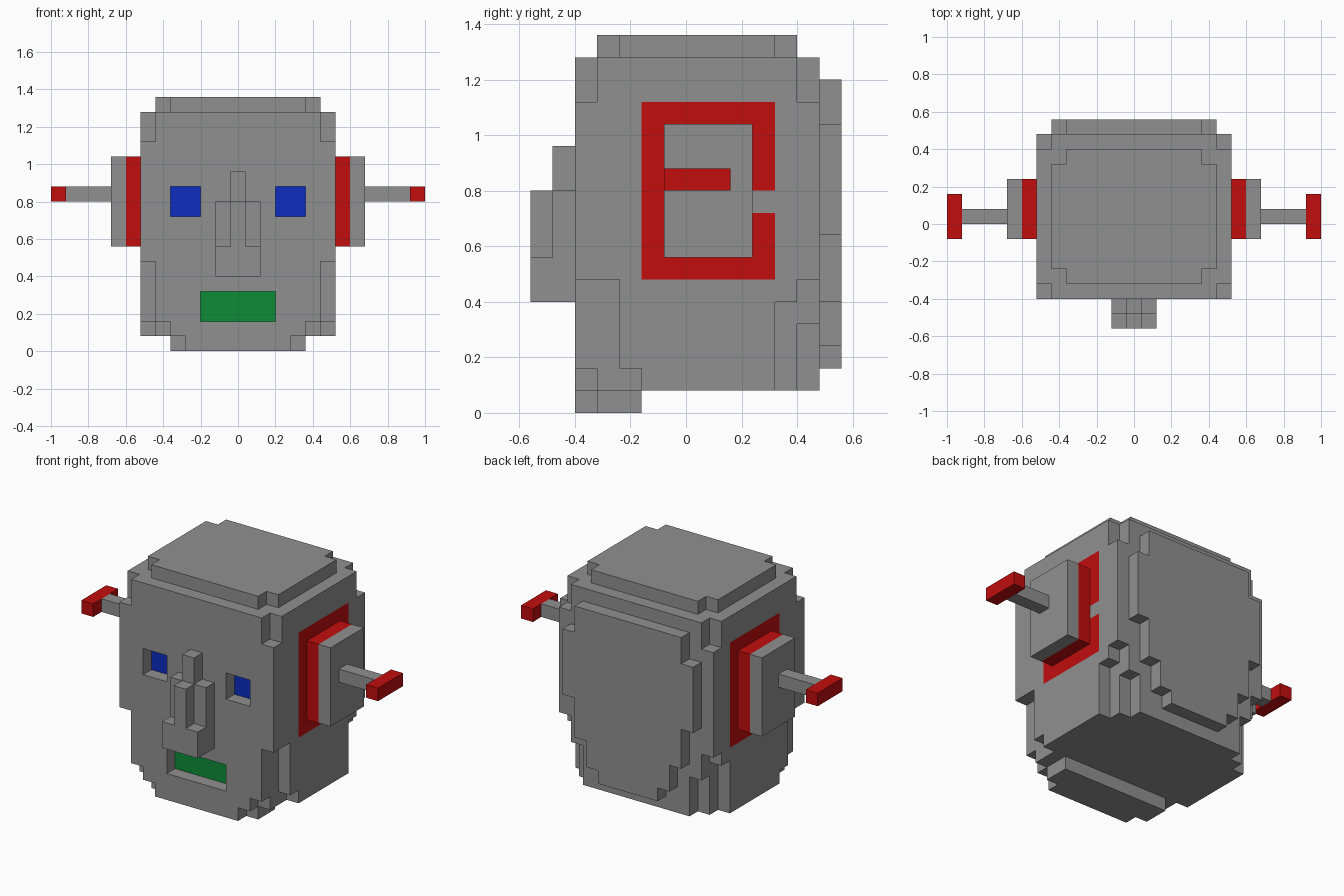
import bpy
import bmesh
from mathutils import Vector

U = 0.08  # block size

if "Cube" in bpy.data.objects:
    bpy.data.objects.remove(bpy.data.objects["Cube"], do_unlink=True)


def material(name, rgb):
    mat = bpy.data.materials.new(name)
    mat.use_nodes = True
    color = (*rgb, 1.0)
    mat.diffuse_color = color
    mat.node_tree.nodes["Principled BSDF"].inputs["Base Color"].default_value = color
    return mat


GREY = material("grey", (0.28, 0.28, 0.28))
RED = material("red", (0.54, 0.004, 0.004))
BLUE = material("blue", (0.004, 0.026, 0.53))
GREEN = material("green", (0.004, 0.26, 0.037))


def finish(name, bm, mats):
    bmesh.ops.recalc_face_normals(bm, faces=bm.faces)
    mesh = bpy.data.meshes.new(name)
    bm.to_mesh(mesh)
    bm.free()
    for m in mats:
        mesh.materials.append(m)
    obj = bpy.data.objects.new(name, mesh)
    bpy.context.collection.objects.link(obj)
    return obj


def blocks(xs, ys, zs):
    """Cells with |x index| in xs, mirrored left and right."""
    return {(s * x, y, z) for x in xs for y in ys for z in zs for s in (-1, 1)}


def shell(name, cells, mats, paint=lambda cell, n: 0):
    """Outer skin of a set of cells; paint picks each face's material."""
    bm = bmesh.new()
    verts = {}

    def vert(p):
        if p not in verts:
            verts[p] = bm.verts.new(((p[0] - 0.5) * U, p[1] * U, p[2] * U))
        return verts[p]

    for c in sorted(cells):
        for axis in range(3):
            for side in (0, 1):
                n = [0, 0, 0]
                n[axis] = 2 * side - 1
                if tuple(c[i] + n[i] for i in range(3)) in cells:
                    continue
                a, b = (axis + 1) % 3, (axis + 2) % 3
                quad = []
                for da, db in ((0, 0), (1, 0), (1, 1), (0, 1)):
                    p = list(c)
                    p[axis] += side
                    p[a] += da
                    p[b] += db
                    quad.append(vert(tuple(p)))
                face = bm.faces.new(quad if side else quad[::-1])
                face.material_index = paint(c, tuple(n))
    return finish(name, bm, mats)


def box(name, lo, hi, mat):
    lo, hi = Vector(lo), Vector(hi)
    bm = bmesh.new()
    bmesh.ops.create_cube(bm, size=1)
    for v in bm.verts:
        v.co = (lo + hi) / 2 + v.co * (hi - lo)
    return finish(name, bm, [mat])


R = range

# Head: main block, crown and chin
head = blocks(R(7), R(-5, 6), R(1, 16))
head |= blocks(R(6), R(-4, 5), [16]) - blocks([5], [-4, 4], [16])
head |= blocks(R(5), R(-5, -2), [0]) - blocks([4], [-5], [0])

# Stepped corners: brow, cheeks, nape
head -= blocks([6], [-5, 5], [14, 15])
head -= blocks([6], [-5, -4], R(1, 6)) | blocks([6], [-3], [1]) | blocks([5], [-5], [1])
head -= blocks([6], [5], R(1, 6)) | blocks([6], [4], R(1, 5)) | blocks([5], [5], R(1, 4))

# Sunken eyes and mouth
eye_cells = blocks([3, 4], [-5], [9, 10])
mouth_cells = blocks(R(3), [-5], [2, 3])
head -= eye_cells | mouth_cells


def paint_head(c, n):
    x, y, z = c
    if n == (0, -1, 0):
        if (x, y - 1, z) in eye_cells:
            return 2
        if (x, y - 1, z) in mouth_cells:
            return 3
    # Red surround of each ear, with one block left bare on the left side
    if n[0] and abs(x) == 6 and -2 <= y <= 3 and 6 <= z <= 13 and c != (6, 3, 9):
        return 1
    return 0


shell("head", head, [GREY, RED, BLUE, GREEN], paint_head)

# Back plate, tapering toward the neck
plate = set()
for width, rows in ((2, [2]), (3, R(3, 5)), (4, R(5, 8)), (5, R(8, 13)), (4, R(13, 15))):
    plate |= blocks(R(width + 1), [6], rows)
shell("back_plate", plate, [GREY])

# Nose: ridge, upper bridge, nostril wings
nose = blocks([0], [-7, -6], R(5, 10)) | blocks([0], [-6], R(10, 12))
nose |= blocks([1], [-6], R(5, 10)) | blocks([1], [-7], R(5, 7))
shell("nose", nose, [GREY])

# Ears and antennae on both sides
for side, s in (("left", 1), ("right", -1)):
    for part, x0, x1, y0, y1, z0, z1, mat in (
        ("ear_pad", 0.52, 0.60, -0.08, 0.24, 0.56, 1.04, RED),
        ("ear_cover", 0.60, 0.68, -0.08, 0.24, 0.56, 1.04, GREY),
        ("antenna_rod", 0.68, 0.92, 0.00, 0.08, 0.80, 0.88, GREY),
        ("antenna_tip", 0.92, 1.00, -0.08, 0.16, 0.80, 0.88, RED),
    ):
        xa, xb = sorted((s * x0, s * x1))
        box(f"{side}_{part}", (xa, y0, z0), (xb, y1, z1), mat)
